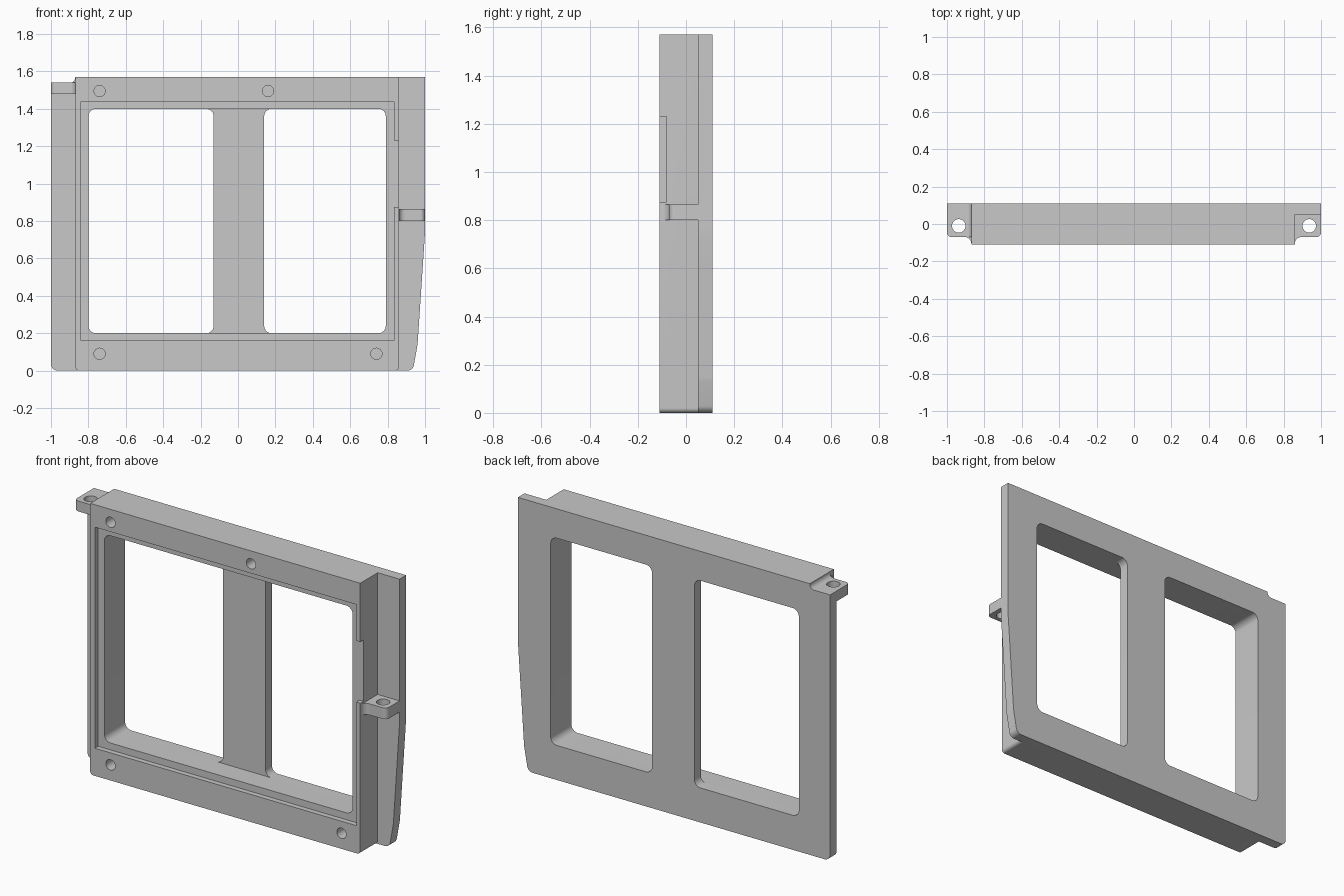
import bpy, bmesh, math
from mathutils import Vector

cube = bpy.data.objects.get("Cube")
if cube:
    bpy.data.objects.remove(cube, do_unlink=True)

grey = bpy.data.materials.new("plain grey")
grey.use_nodes = True
COLOUR = (0.58, 0.58, 0.58, 1)
grey.diffuse_color = COLOUR
grey.node_tree.nodes["Principled BSDF"].inputs["Base Color"].default_value = COLOUR


def rounded(corners, steps=8):
    """Outline from (u, v) or (u, v, radius) corners."""
    pts = [Vector(c[:2]) for c in corners]
    out = []
    for i, c in enumerate(corners):
        p = pts[i]
        if len(c) < 3:
            out.append(p)
            continue
        a = (pts[i - 1] - p).normalized()
        b = (pts[(i + 1) % len(pts)] - p).normalized()
        half = a.angle(b) / 2
        r = c[2]
        centre = p + (a + b).normalized() * (r / math.sin(half))
        reach = r / math.tan(half)
        start = (p + a * reach - centre).normalized()
        end = (p + b * reach - centre).normalized()
        out += [centre + start.slerp(end, k / steps) * r for k in range(steps + 1)]
    return out


def rect(u0, u1, v0, v1, r=None):
    tail = () if r is None else (r,)
    return [(u, v) + tail for u, v in ((u0, v0), (u1, v0), (u1, v1), (u0, v1))]


def circle(u, v, r, n=32):
    return [(u + r * math.cos(math.tau * k / n), v + r * math.sin(math.tau * k / n))
            for k in range(n)]


def prism(name, corners, d0, d1, axis="y"):
    """Extrude an outline along y or z."""
    place = (lambda p, d: (p[0], d, p[1])) if axis == "y" else (lambda p, d: (p[0], p[1], d))
    outline = rounded(corners)
    bm = bmesh.new()
    low = [bm.verts.new(place(p, d0)) for p in outline]
    high = [bm.verts.new(place(p, d1)) for p in outline]
    bm.faces.new(low)
    bm.faces.new(high)
    n = len(outline)
    for i in range(n):
        j = (i + 1) % n
        bm.faces.new((low[i], low[j], high[j], high[i]))
    bmesh.ops.recalc_face_normals(bm, faces=bm.faces)
    mesh = bpy.data.meshes.new(name)
    bm.to_mesh(mesh)
    bm.free()
    mesh.materials.append(grey)
    obj = bpy.data.objects.new(name, mesh)
    bpy.context.collection.objects.link(obj)
    return obj


def finish(obj, cutters=()):
    """Cut the openings, then shade the rounded edges."""
    bpy.ops.object.select_all(action="DESELECT")
    bpy.context.view_layer.objects.active = obj
    obj.select_set(True)
    for cutter in cutters:
        mod = obj.modifiers.new("cut", "BOOLEAN")
        mod.operation = "DIFFERENCE"
        mod.solver = "EXACT"
        mod.object = cutter
        bpy.ops.object.modifier_apply(modifier=mod.name)
        bpy.data.objects.remove(cutter, do_unlink=True)
    bpy.ops.object.shade_smooth_by_angle(angle=math.radians(30))


FRONT, STEP, BACK = -0.11, 0.05, 0.11
LEFT, RIGHT, TOP = 0.86, -0.87, 1.57

# Back plate with a tapered left edge, two windows and a central bar
plate = prism("back_plate", [
    (-1, 0, 0.035), (0.935, 0, 0.035), (0.96, 0.14, 0.2), (1, 0.74, 0.8), (1, TOP),
    (RIGHT, TOP), (RIGHT, 1.54, 0.028), (-1, 1.54)], STEP, BACK)
finish(plate, [prism("window_cutter", rect(u0, u1, 0.2, 1.4, 0.04), 0, 0.2)
               for u0, u1 in ((-0.8, -0.13), (0.14, 0.79))])

# Front frame with deep pocket, shallow rebate, side notch and screw holes
frame = prism("front_frame", [
    (RIGHT, 0, 0.02), (LEFT, 0, 0.02), (LEFT, TOP), (RIGHT, TOP)], FRONT, STEP)
cutters = [
    prism("pocket_cutter", rect(-0.8, 0.79, 0.2, 1.4, 0.04), -0.2, 0.2),
    prism("rebate_cutter", rect(-0.84, 0.835, 0.16, 1.44), -0.2, -0.08),
    prism("notch_cutter", rect(0.8, 0.9, 0.875, 1.23), -0.2, -0.08),
]
for u, v in ((-0.74, 1.495), (0.16, 1.495), (-0.74, 0.09), (0.74, 0.09)):
    cutters.append(prism("screw_hole_cutter", circle(u, v, 0.03), -0.2, 0.0))
finish(frame, cutters)

# Hinge tabs with upright pin holes
for name, side, root, z0, z1 in (("right_hinge_tab", -1, RIGHT, 1.48, 1.54),
                                 ("left_hinge_tab", 1, LEFT, 0.8, 0.865)):
    tab = prism(name, [
        (root, STEP), (side, STEP), (side, -0.07, 0.025),
        (root, -0.07, 0.034), (root, -0.105)], z0, z1, "z")
    finish(tab, [prism("pin_cutter", circle(side * 0.937, -0.01, 0.036), z0 - 0.1, z1 + 0.1, "z")])

# Small fillet between the right tab and the frame top
fillet = prism("tab_fillet", [
    (RIGHT, 1.52), (-0.899, 1.52), (-0.899, 1.54),
    (RIGHT, 1.54, 0.028), (RIGHT, TOP)], -0.07, STEP)
finish(fillet)
